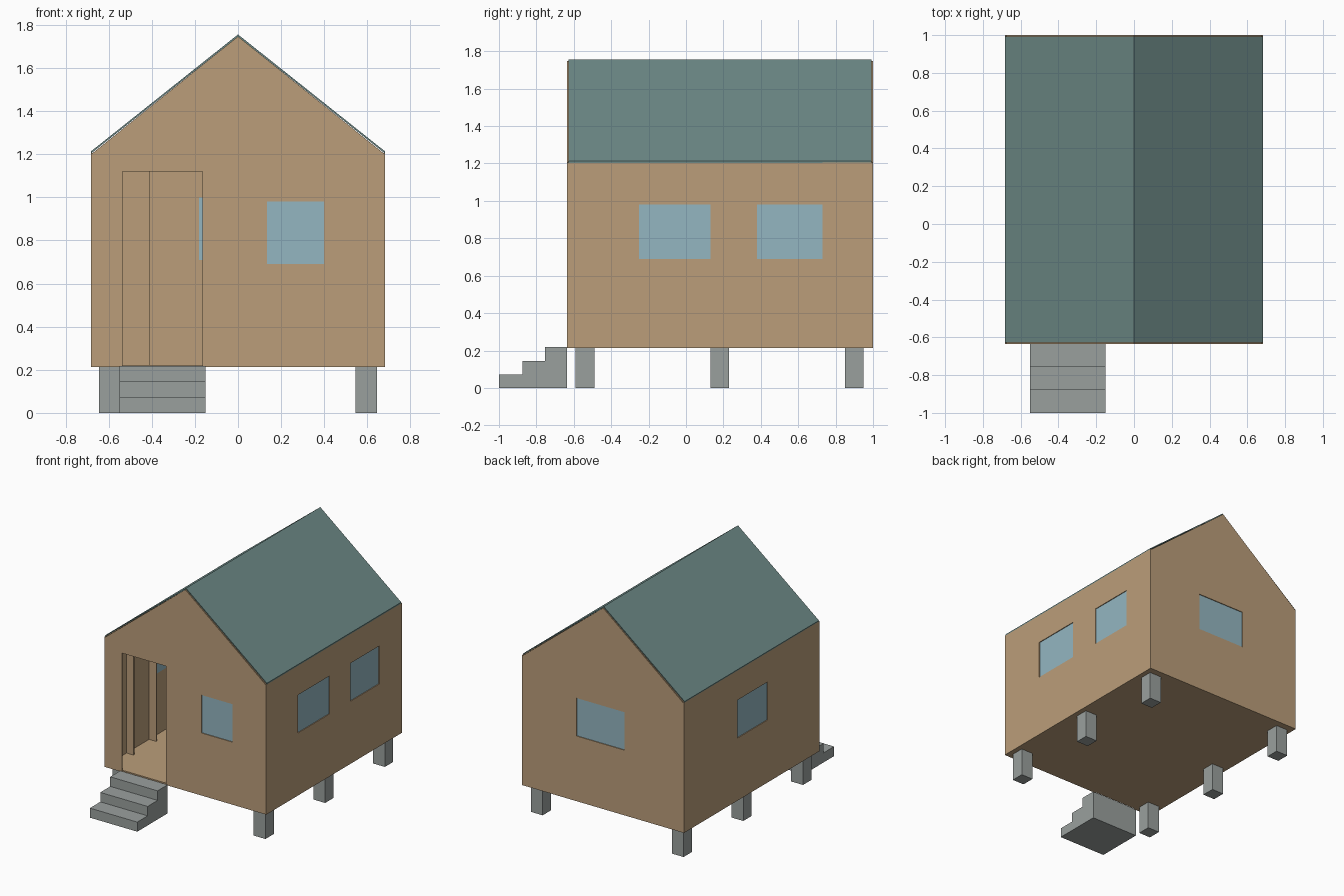
import bpy, bmesh
from math import pi
from mathutils import Matrix

if "Cube" in bpy.data.objects:
    bpy.data.objects.remove(bpy.data.objects["Cube"])


def material(name, rgb):
    linear = [((c / 255 + 0.055) / 1.055) ** 2.4 for c in rgb] + [1]
    mat = bpy.data.materials.new(name)
    mat.use_nodes = True
    mat.diffuse_color = linear
    mat.node_tree.nodes["Principled BSDF"].inputs["Base Color"].default_value = linear
    return mat


TAN = material("tan_timber", (187, 158, 122))
GREEN = material("green_roofing", (108, 137, 134))
GREY = material("grey_concrete", (154, 160, 158))
BLUE = material("blue_glass", (148, 182, 193))

# Orientations: outline (u, v) becomes (x, z) or (y, z)
FACING_FRONT = Matrix.Rotation(pi / 2, 4, "X")
FACING_SIDE = Matrix.Rotation(pi / 2, 4, "Z") @ FACING_FRONT


def rect(u0, u1, v0, v1):
    return [(u0, v0), (u1, v0), (u1, v1), (u0, v1)]


def panel(name, loops, side, start, end, mat):
    """Extrude an outline with holes between start and end along y (or x for side)."""
    curve = bpy.data.curves.new(name, "CURVE")
    curve.dimensions = "2D"
    curve.fill_mode = "BOTH"
    curve.extrude = abs(end - start) / 2
    for loop in loops:
        spline = curve.splines.new("POLY")
        spline.points.add(len(loop) - 1)
        for point, (u, v) in zip(spline.points, loop):
            point.co = (u, v, 0, 1)
        spline.use_cyclic_u = True
    source = bpy.data.objects.new(name + "_curve", curve)
    mesh = bpy.data.meshes.new_from_object(source)
    bpy.data.objects.remove(source)
    middle = (start + end) / 2
    if side:
        mesh.transform(Matrix.Translation((middle, 0, 0)) @ FACING_SIDE)
    else:
        mesh.transform(Matrix.Translation((0, middle, 0)) @ FACING_FRONT)
    bm = bmesh.new()
    bm.from_mesh(mesh)
    bmesh.ops.remove_doubles(bm, verts=bm.verts, dist=0.0001)
    bmesh.ops.recalc_face_normals(bm, faces=bm.faces)
    for face in bm.faces:
        face.smooth = False
    bm.to_mesh(mesh)
    bm.free()
    mesh.name = name
    mesh.materials.clear()
    mesh.materials.append(mat)
    obj = bpy.data.objects.new(name, mesh)
    bpy.context.collection.objects.link(obj)
    return obj


def box(name, x, y, z, mat):
    return panel(name, [rect(*x, *z)], False, *y, mat)


FLOOR, EAVE, RIDGE = 0.213, 1.205, 1.747
HALF, OUTER = 0.675, 0.683
FRONT, BACK, THICK = -0.635, 1.0, 0.008

# Gable walls, the front one with a doorway notch
roofline = [(HALF, FLOOR), (HALF, EAVE), (0, RIDGE), (-HALF, EAVE), (-HALF, FLOOR)]
doorway = [(-0.535, FLOOR), (-0.535, 1.12), (-0.165, 1.12), (-0.165, FLOOR)]
front_window = rect(0.135, 0.4, 0.69, 0.98)
back_window = rect(-0.18, 0.225, 0.71, 1.0)
panel("front_wall", [roofline + doorway, front_window], False, FRONT, FRONT + THICK, TAN)
panel("back_wall", [roofline, back_window], False, BACK - THICK, BACK, TAN)
panel("front_glass", [front_window], False, FRONT + 0.006, FRONT + THICK, BLUE)
panel("back_glass", [back_window], False, BACK - THICK, BACK - 0.006, BLUE)

# Side walls with their windows
side_windows = {
    "left": (1, [rect(-0.25, 0.13, 0.69, 0.98), rect(0.38, 0.73, 0.69, 0.98)]),
    "right": (-1, [rect(-0.01, 0.355, 0.69, 0.98)]),
}
for name, (sign, windows) in side_windows.items():
    outline = rect(FRONT, BACK, FLOOR, EAVE)
    panel(name + "_wall", [outline] + windows, True, sign * HALF, sign * OUTER, TAN)
    for window in windows:
        panel(name + "_glass", [window], True, sign * HALF, sign * (HALF + 0.002), BLUE)

    # Roof slope above this wall
    slope = [(0, RIDGE), (0, RIDGE + 0.009), (sign * OUTER, EAVE + 0.008), (sign * OUTER, EAVE - 0.002)]
    panel(name + "_roof", [slope], False, FRONT + THICK, BACK - THICK, GREEN)

    # Foundation posts
    for row in (-0.59, 0.13, 0.85):
        x = sorted((sign * 0.545, sign * 0.645))
        box(name + "_post", x, (row, row + 0.1), (0, FLOOR), GREY)

# Floor and interior partitions
box("floor", (-HALF, HALF), (FRONT + THICK, BACK - THICK), (FLOOR, FLOOR + 0.01), TAN)
for y in (-0.38, -0.107):
    box("partition_stub", (-HALF, -0.615), (y, y + 0.01), (FLOOR + 0.01, EAVE), TAN)
box("rear_partition", (-HALF, -0.41), (0.45, 0.46), (FLOOR + 0.01, EAVE), TAN)

# Entrance steps as one stepped profile
treads = [-1.0, -0.875, -0.755, FRONT]
heights = [0.073, 0.145, 0.218]
profile = [(FRONT, 0), (-1.0, 0)]
for i, height in enumerate(heights):
    profile += [(treads[i], height), (treads[i + 1], height)]
panel("entrance_steps", [profile], True, -0.55, -0.15, GREY)
